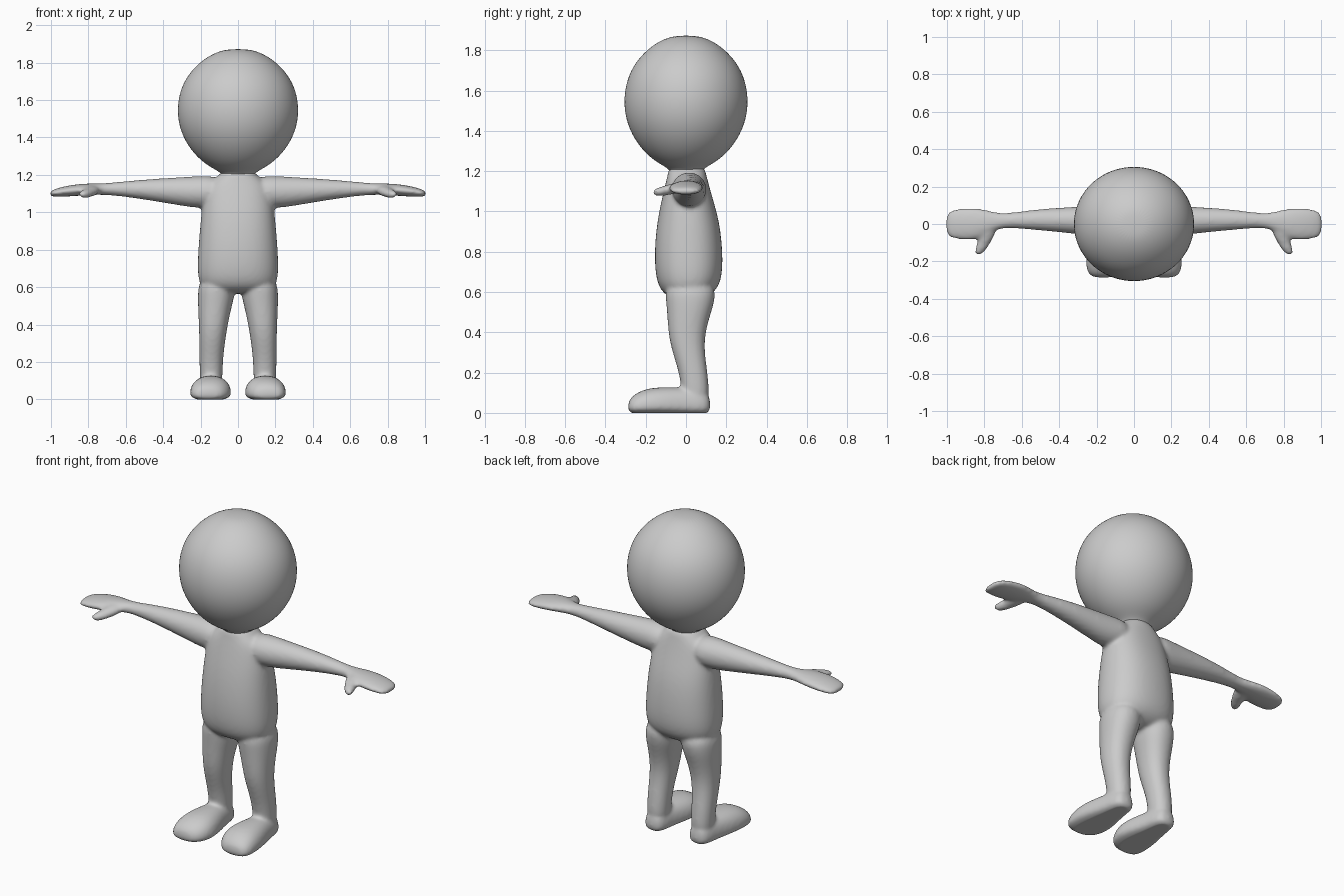
import bpy, bmesh, math

cube = bpy.data.objects.get("Cube")
if cube:
    bpy.data.objects.remove(cube, do_unlink=True)

grey = bpy.data.materials.new("plain_grey")
grey.use_nodes = True
colour = (0.6, 0.6, 0.6, 1)
grey.diffuse_color = colour
grey.node_tree.nodes["Principled BSDF"].inputs["Base Color"].default_value = colour

AXES = {"x": (0, 1, 2), "y": (1, 0, 2), "z": (2, 0, 1)}


def loft(name, axis, rings, power=2.0, mid=0.5, side=1, sides=20):
    """Skin oval sections (position, low u, high u, low v, high v) along an axis.
    mid is the height of the widest point, as a share of the v extent."""
    a, b, c = AXES[axis]
    bm = bmesh.new()
    loops = []
    for pos, u0, u1, v0, v1 in rings:
        loop = []
        for i in range(sides):
            t = math.tau * i / sides
            cu, sv = math.cos(t), math.sin(t)
            u = math.copysign(abs(cu) ** (2 / power), cu)
            v = math.copysign(abs(sv) ** (2 / power), sv)
            centre = v0 + (v1 - v0) * mid
            co = [0, 0, 0]
            co[a] = pos
            co[b] = (u0 + u1) / 2 + u * (u1 - u0) / 2
            co[c] = centre + v * ((v1 - centre) if v > 0 else (centre - v0))
            co[0] *= side
            loop.append(bm.verts.new(co))
        loops.append(loop)
    for low, high in zip(loops, loops[1:]):
        for i in range(sides):
            j = (i + 1) % sides
            bm.faces.new((low[i], low[j], high[j], high[i]))
    bm.faces.new(loops[0])
    bm.faces.new(loops[-1])
    bmesh.ops.recalc_face_normals(bm, faces=bm.faces)
    mesh = bpy.data.meshes.new(name)
    bm.to_mesh(mesh)
    bm.free()
    mesh.materials.append(grey)
    obj = bpy.data.objects.new(name, mesh)
    bpy.context.collection.objects.link(obj)
    sub = obj.modifiers.new("round", "SUBSURF")
    sub.levels = sub.render_levels = 2
    return obj


def bake(obj):
    """Replace the mesh with its modified result."""
    graph = bpy.context.evaluated_depsgraph_get()
    result = bpy.data.meshes.new_from_object(obj.evaluated_get(graph))
    obj.modifiers.clear()
    obj.data = result


# Torso, from hips to shoulders
torso = [
    (0.565, -0.10, 0.10, -0.05, 0.07),
    (0.585, -0.19, 0.19, -0.11, 0.13),
    (0.65, -0.222, 0.222, -0.152, 0.182),
    (0.80, -0.215, 0.215, -0.16, 0.185),
    (0.95, -0.203, 0.203, -0.145, 0.168),
    (1.06, -0.19, 0.19, -0.122, 0.135),
    (1.15, -0.17, 0.17, -0.10, 0.11),
    (1.19, -0.11, 0.11, -0.09, 0.10),
    (1.23, -0.08, 0.08, -0.085, 0.09),
]
# Leg, from ankle to hip
leg = [
    (0.03, 0.09, 0.20, -0.02, 0.11),
    (0.12, 0.082, 0.205, -0.022, 0.116),
    (0.22, 0.08, 0.207, -0.04, 0.105),
    (0.35, 0.063, 0.208, -0.085, 0.087),
    (0.47, 0.04, 0.213, -0.093, 0.115),
    (0.55, 0.017, 0.217, -0.10, 0.145),
    (0.66, 0.01, 0.21, -0.11, 0.15),
]
# Foot, from toe to heel
foot = [
    (-0.288, 0.12, 0.21, 0.01, 0.05),
    (-0.27, 0.07, 0.25, -0.004, 0.085),
    (-0.20, 0.03, 0.262, -0.008, 0.124),
    (-0.10, 0.04, 0.25, -0.008, 0.13),
    (0.0, 0.07, 0.222, -0.008, 0.125),
    (0.09, 0.08, 0.21, -0.008, 0.12),
    (0.122, 0.11, 0.18, 0.005, 0.08),
]
# Arm with a flat mitten hand, from shoulder to fingertips
arm = [
    (0.08, -0.08, 0.11, 1.03, 1.195),
    (0.20, -0.07, 0.10, 1.018, 1.195),
    (0.32, -0.052, 0.092, 1.037, 1.188),
    (0.50, -0.035, 0.082, 1.068, 1.176),
    (0.64, -0.022, 0.062, 1.087, 1.163),
    (0.72, -0.022, 0.056, 1.093, 1.155),
    (0.78, -0.06, 0.075, 1.093, 1.155),
    (0.85, -0.088, 0.088, 1.088, 1.152),
    (0.93, -0.085, 0.085, 1.083, 1.14),
    (0.99, -0.075, 0.072, 1.082, 1.122),
    (1.007, -0.04, 0.04, 1.09, 1.108),
]
# Thumb, from tip to palm
thumb = [
    (-0.165, 0.825, 0.845, 1.085, 1.105),
    (-0.15, 0.795, 0.856, 1.074, 1.116),
    (-0.10, 0.768, 0.838, 1.078, 1.13),
    (-0.05, 0.735, 0.83, 1.088, 1.145),
    (0.0, 0.74, 0.83, 1.098, 1.145),
]

parts = [loft("body", "z", torso, power=2.3)]
for side in (1, -1):
    parts += [
        loft("leg", "z", leg, power=2.2, side=side),
        loft("foot", "y", foot, power=2.3, mid=0.3, side=side),
        loft("arm", "x", arm, side=side),
        loft("thumb", "y", thumb, side=side),
    ]
for part in parts:
    bake(part)

# Fuse the limbs into one seamless body
body = parts[0]
with bpy.context.temp_override(active_object=body, object=body,
                               selected_objects=parts,
                               selected_editable_objects=parts):
    bpy.ops.object.join()
fuse = body.modifiers.new("fuse", "REMESH")
fuse.mode = "VOXEL"
fuse.voxel_size = 0.01
soften = body.modifiers.new("soften", "SMOOTH")
soften.factor = 0.5
soften.iterations = 8
bake(body)
for v in body.data.vertices:
    v.co.z = max(v.co.z, 0)

# Head, rounded and slightly flat on top, flaring down into the neck
HEAD = [(1.18, 0.08), (1.205, 0.085), (1.225, 0.115), (1.26, 0.18),
        (1.33, 0.253), (1.43, 0.31), (1.54, 0.329), (1.65, 0.313),
        (1.74, 0.267), (1.81, 0.196), (1.85, 0.13), (1.873, 0.06)]
head = loft("head", "z", [(z, -r, r, -r * 0.95, r * 0.95) for z, r in HEAD],
            sides=32)
bake(head)

for obj in (body, head):
    if not obj.data.materials:
        obj.data.materials.append(grey)
    obj.data.shade_smooth()
